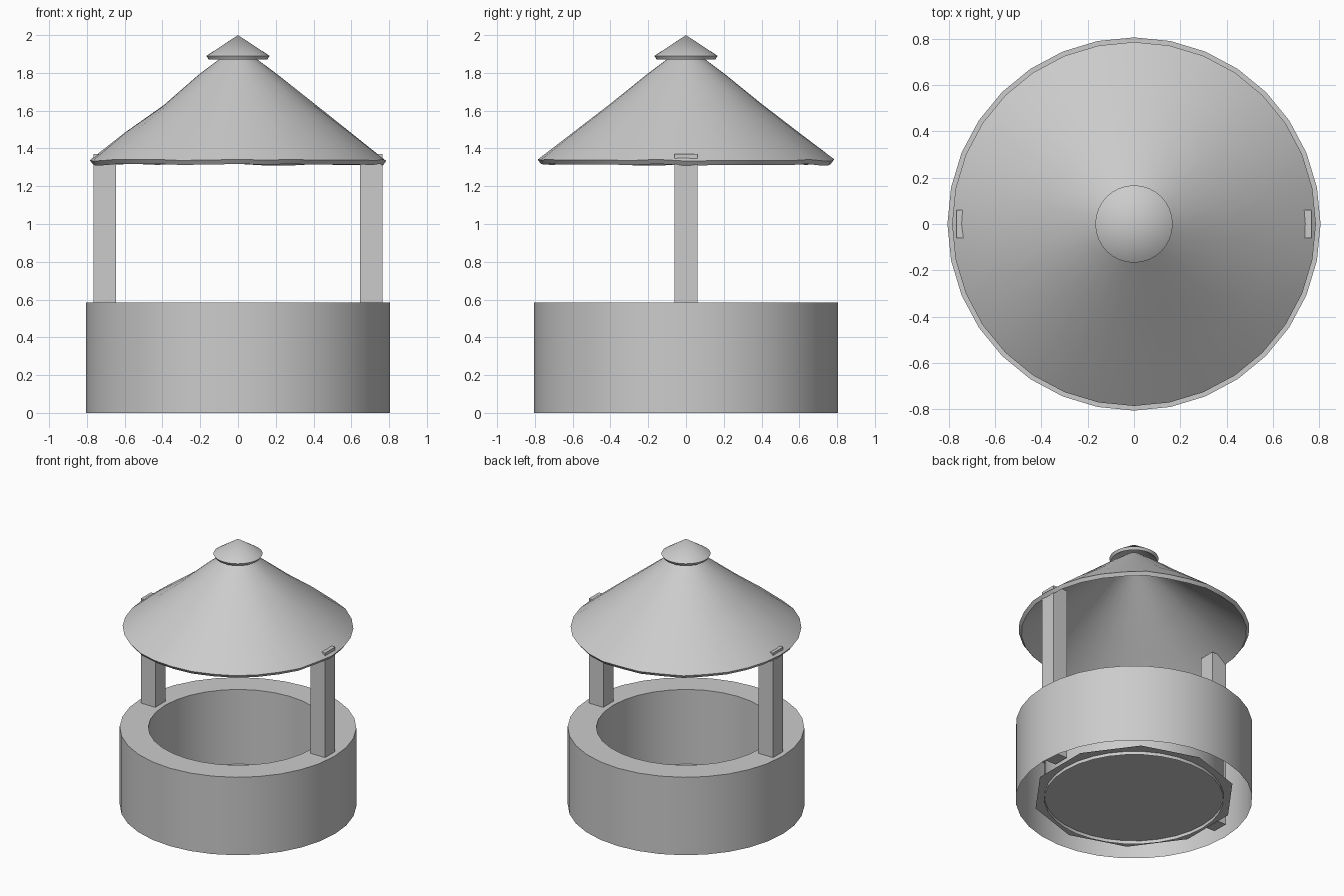
import bpy, bmesh, math, random
from mathutils import Vector

if "Cube" in bpy.data.objects:
    bpy.data.objects.remove(bpy.data.objects["Cube"])

random.seed(4)


def finish(name, bm, smooth=True):
    bmesh.ops.remove_doubles(bm, verts=bm.verts, dist=1e-5)
    bmesh.ops.recalc_face_normals(bm, faces=bm.faces)
    me = bpy.data.meshes.new(name)
    bm.to_mesh(me)
    bm.free()
    ob = bpy.data.objects.new(name, me)
    bpy.context.collection.objects.link(ob)
    if smooth:
        bpy.ops.object.select_all(action='DESELECT')
        ob.select_set(True)
        bpy.context.view_layer.objects.active = ob
        bpy.ops.object.shade_smooth_by_angle(angle=math.radians(30))
    return ob


def lathe(name, profile, sides=32, closed=False, warp=None):
    """Spin (radius, z) points round the z axis; warp may bend each point."""
    bm = bmesh.new()
    rings = []
    for i, (r, z) in enumerate(profile):
        ring = []
        for s in range(sides):
            a = 2 * math.pi * s / sides
            dr, dz = warp(i, s, a) if warp else (0, 0)
            ring.append(bm.verts.new(((r + dr) * math.cos(a), (r + dr) * math.sin(a), z + dz)))
        rings.append(ring)
    pairs = list(zip(rings, rings[1:]))
    if closed:
        pairs.append((rings[-1], rings[0]))
    for lo, hi in pairs:
        for s in range(sides):
            t = (s + 1) % sides
            bm.faces.new((lo[s], lo[t], hi[t], hi[s]))
    return finish(name, bm)


def box(name, lo, hi):
    lo, hi = Vector(lo), Vector(hi)
    bm = bmesh.new()
    bmesh.ops.create_cube(bm, size=1)
    for v in bm.verts:
        v.co = Vector(c * d for c, d in zip(v.co, hi - lo)) + (lo + hi) / 2
    return finish(name, bm, smooth=False)


# round well wall, hollow and open underneath
lathe("well_wall", [(0.805, 0), (0.805, 0.585), (0.61, 0.585), (0.61, 0)])

# low-poly floor disc
bm = bmesh.new()
bmesh.ops.create_circle(bm, cap_ends=True, segments=10, radius=0.69)
for v in bm.verts:
    v.co.z = 0.025
finish("well_floor", bm, smooth=False)

# two roof posts, poking slightly through the roof
for side, name in ((-1, "left_post"), (1, "right_post")):
    x0, x1 = sorted((side * 0.645, side * 0.765))
    box(name, (x0, -0.06, 0.06), (x1, 0.06, 1.37))

# slightly uneven sheet roof: outer skin down, inner skin back up
outer = [(0.05, 1.91), (0.21, 1.79), (0.40, 1.638), (0.60, 1.485), (0.785, 1.338)]
inner = [(r - 0.018, z - 0.024) for r, z in reversed(outer)]
jitter = [[random.uniform(-1, 1) for s in range(32)] for _ in outer]


def uneven(i, s, a):
    row = i if i < 5 else 9 - i
    amount = (0, 0.001, 0.003, 0.004, 0.005)[row]
    dent = -0.012 * max(0, math.cos(a - math.pi)) ** 4 if row == 2 else 0
    return 0, amount * jitter[row][s] + dent


lathe("roof", outer + inner, closed=True, warp=uneven)

# small conical cap
lathe("roof_cap", [(0, 2.0), (0.167, 1.89), (0.155, 1.87), (0, 1.975)])
